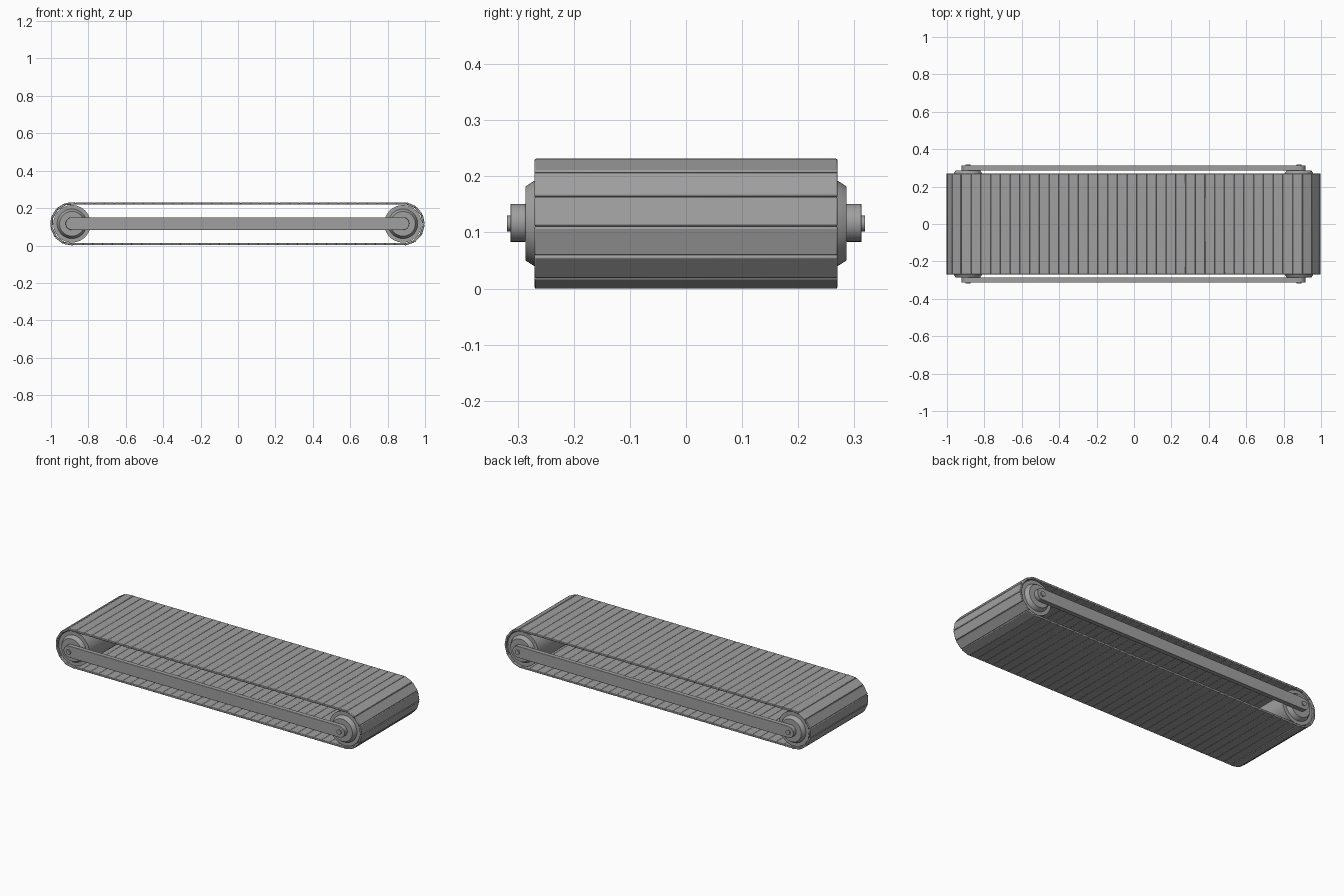
import bpy, bmesh, math
from mathutils import Matrix, Vector

if "Cube" in bpy.data.objects:
    bpy.data.objects.remove(bpy.data.objects["Cube"], do_unlink=True)

steel = bpy.data.materials.new("grey steel")
steel.use_nodes = True
GREY = (0.35, 0.35, 0.35, 1)
steel.diffuse_color = GREY
steel.node_tree.nodes["Principled BSDF"].inputs["Base Color"].default_value = GREY

X_LEFT, X_RIGHT, Z_AXLE = -0.888, 0.882, 0.116
SPAN = X_RIGHT - X_LEFT
BELT_R, THICK, HALF_W, SLATS = 0.108, 0.012, 0.27, 81


def finish(name, bm, bevel=0, smooth=True):
    bmesh.ops.recalc_face_normals(bm, faces=bm.faces)
    mesh = bpy.data.meshes.new(name)
    bm.to_mesh(mesh)
    bm.free()
    mesh.materials.append(steel)
    ob = bpy.data.objects.new(name, mesh)
    bpy.context.collection.objects.link(ob)
    if bevel:
        mod = ob.modifiers.new("soft edges", "BEVEL")
        mod.width, mod.segments, mod.limit_method = bevel, 2, "ANGLE"
    if smooth:
        bpy.ops.object.select_all(action="DESELECT")
        ob.select_set(True)
        bpy.context.view_layer.objects.active = ob
        bpy.ops.object.shade_smooth_by_angle(angle=math.radians(30))
    return ob


def lathe(name, profile, x, steps=48):
    """Spin (radius, y) points around a cross axle at x."""
    bm = bmesh.new()
    verts = [bm.verts.new((x + r, y, Z_AXLE)) for r, y in profile]
    edges = [bm.edges.new(pair) for pair in zip(verts, verts[1:])]
    bmesh.ops.spin(bm, geom=verts + edges, cent=(x, 0, Z_AXLE), axis=(0, 1, 0),
                   angle=math.tau, steps=steps)
    bmesh.ops.remove_doubles(bm, verts=bm.verts, dist=1e-5)
    return finish(name, bm)


def belt_point(s):
    """Position and direction angle on the loop, from the right end upward."""
    arc = math.pi * BELT_R
    s %= 2 * (arc + SPAN)
    if s < arc / 2 or s >= 1.5 * arc + 2 * SPAN:
        a, x = s / BELT_R, X_RIGHT
        if s > arc:
            a = (s - 2 * (arc + SPAN)) / BELT_R
    elif s < arc / 2 + SPAN:
        a, x = math.pi / 2, X_RIGHT - (s - arc / 2)
    elif s < 1.5 * arc + SPAN:
        a, x = (s - SPAN) / BELT_R, X_LEFT
    else:
        a, x = 1.5 * math.pi, X_LEFT + s - 1.5 * arc - SPAN
    return Vector((x + BELT_R * math.cos(a), 0, Z_AXLE + BELT_R * math.sin(a))), a


# Belt of flat slats following the loop
pitch = 2 * (math.pi * BELT_R + SPAN) / SLATS
bm = bmesh.new()
for i in range(SLATS):
    pos, a = belt_point((i + 0.5) * pitch - 0.005)
    place = (Matrix.Translation(pos) @ Matrix.Rotation(-a, 4, "Y")
             @ Matrix.Diagonal((THICK, 2 * HALF_W, pitch * 1.01, 1)))
    bmesh.ops.create_cube(bm, size=1, matrix=place)
finish("belt_slats", bm, bevel=0.003)

# Rollers with stepped, chamfered end hubs, and the axle pins
half = [(0.1, 0.262), (0.079, 0.262), (0.075, 0.272), (0.066, 0.286), (0, 0.286)]
drum = [(r, -y) for r, y in reversed(half)] + half
pin = [(0, -0.319), (0.014, -0.319), (0.014, 0.319), (0, 0.319)]
for side, x in (("right", X_LEFT), ("left", X_RIGHT)):
    lathe(side + "_roller", drum, x)
    lathe(side + "_axle_pin", pin, x, 24)

# Side bars with rounded ends
BAR_R, ARC = 0.034, 12
for side, y in (("front", -0.313), ("back", 0.286)):
    bm = bmesh.new()
    ring = []
    for x, start in ((X_RIGHT, -math.pi / 2), (X_LEFT, math.pi / 2)):
        for k in range(ARC + 1):
            a = start + math.pi * k / ARC
            ring.append(bm.verts.new((x + BAR_R * math.cos(a), y,
                                      Z_AXLE + 0.001 + BAR_R * math.sin(a))))
    face = bm.faces.new(ring)
    out = bmesh.ops.extrude_face_region(bm, geom=[face])["geom"]
    bmesh.ops.translate(bm, vec=(0, 0.027, 0),
                        verts=[v for v in out if isinstance(v, bmesh.types.BMVert)])
    finish(side + "_side_bar", bm, bevel=0.0015)
